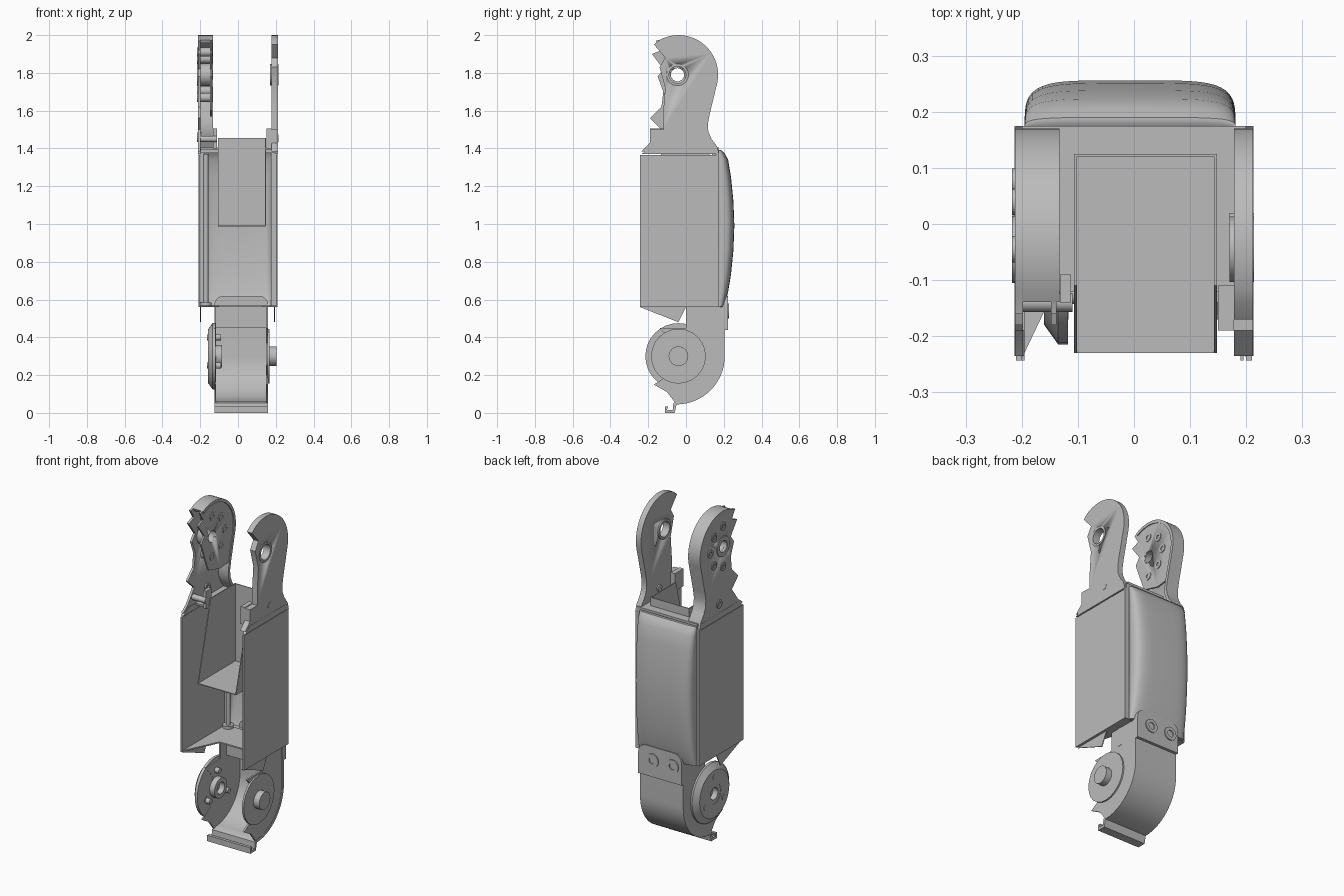
import bpy, bmesh, math
from math import sin, cos, pi

if "Cube" in bpy.data.objects:
    bpy.data.objects.remove(bpy.data.objects["Cube"])

GREY = bpy.data.materials.new("plain_grey")
GREY.diffuse_color = (0.5, 0.5, 0.5, 1)
GREY.use_nodes = True
GREY.node_tree.nodes["Principled BSDF"].inputs["Base Color"].default_value = GREY.diffuse_color

# maps a 2D outline (a, b) at height h onto the extrusion axis
AXES = {'x': lambda a, b, h: (h, a, b),
        'y': lambda a, b, h: (a, h, b),
        'z': lambda a, b, h: (a, b, h)}


def finish(name, bm, angle=35):
    bmesh.ops.recalc_face_normals(bm, faces=bm.faces)
    me = bpy.data.meshes.new(name)
    bm.to_mesh(me)
    bm.free()
    me.materials.append(GREY)
    ob = bpy.data.objects.new(name, me)
    bpy.context.collection.objects.link(ob)
    bpy.ops.object.select_all(action='DESELECT')
    ob.select_set(True)
    bpy.context.view_layer.objects.active = ob
    bpy.ops.object.shade_smooth_by_angle(angle=math.radians(angle))
    return ob


def prism(name, pts, h0, h1, axis='x'):
    bm = bmesh.new()
    f = AXES[axis]
    lo = [bm.verts.new(f(a, b, h0)) for a, b in pts]
    hi = [bm.verts.new(f(a, b, h1)) for a, b in pts]
    bm.faces.new(lo)
    bm.faces.new(hi)
    n = len(pts)
    for i in range(n):
        j = (i + 1) % n
        bm.faces.new((lo[i], lo[j], hi[j], hi[i]))
    return finish(name, bm)


def box(name, x0, x1, y0, y1, z0, z1):
    return prism(name, [(x0, y0), (x1, y0), (x1, y1), (x0, y1)], z0, z1, 'z')


def strip(name, path, t, x0, x1):
    """Bent sheet: the path thickened by t to its left."""
    inner = []
    for i, (a, b) in enumerate(path):
        p, q = path[max(i - 1, 0)], path[min(i + 1, len(path) - 1)]
        d = math.hypot(q[0] - p[0], q[1] - p[1])
        inner.append((a - t * (q[1] - p[1]) / d, b + t * (q[0] - p[0]) / d))
    return prism(name, path + inner[::-1], x0, x1)


def lathe(name, a, b, profile, axis='x', n=32):
    """Closed ring profile of (height, radius) turned round the axis at (a, b)."""
    bm = bmesh.new()
    f = AXES[axis]
    rings = [[bm.verts.new(f(a + r * cos(2 * pi * k / n), b + r * sin(2 * pi * k / n), h))
              for k in range(n)] for h, r in profile]
    for i in range(len(rings)):
        p, q = rings[i], rings[(i + 1) % len(rings)]
        for k in range(n):
            m = (k + 1) % n
            bm.faces.new((p[k], p[m], q[m], q[k]))
    return finish(name, bm)


def tube(name, a, b, h0, h1, r0, r1, axis='x', n=24):
    return lathe(name, a, b, [(h0, r0), (h0, r1), (h1, r1), (h1, r0)], axis, n)


def rod(name, a, b, h0, h1, r, axis='x', n=24):
    return prism(name, [(a + r * cos(2 * pi * k / n), b + r * sin(2 * pi * k / n)) for k in range(n)], h0, h1, axis)


def arc(cy, cz, r, d0, d1, n):
    return [(cy + r * cos(math.radians(d0 + (d1 - d0) * i / n)),
             cz + r * sin(math.radians(d0 + (d1 - d0) * i / n))) for i in range(n + 1)]


def cut_hole(ob, y, z, r):
    cutter = rod("hole_cutter", y, z, -1, 1, r)
    bpy.ops.object.select_all(action='DESELECT')
    ob.select_set(True)
    bpy.context.view_layer.objects.active = ob
    m = ob.modifiers.new("hole", 'BOOLEAN')
    m.operation, m.solver, m.object = 'DIFFERENCE', 'EXACT', cutter
    bpy.ops.object.modifier_apply(modifier=m.name)
    bpy.data.objects.remove(cutter)


# --- body side walls, corner strips, collar and floor
for s, side in ((-1, "left"), (1, "right")):
    xs = sorted((s * 0.21, s * 0.2))
    box(side + "_wall", *xs, -0.243, 0.17, 0.56, 1.365)
    xs = sorted((s * 0.21, s * 0.175))
    box(side + "_back_corner", *xs, 0.16, 0.175, 0.56, 1.375)
    xs = sorted((s * 0.213, s * 0.195))
    prism(side + "_collar", [(-0.235, 1.37), (-0.19, 1.405), (0.165, 1.405), (0.175, 1.37)], *xs)
prism("floor", [(-0.2, -0.24), (-0.1, -0.03), (0.13, -0.03), (0.2, -0.24), (0.2, 0.17), (-0.2, 0.17)],
      0.56, 0.568, 'z')
for x in (-0.2, 0.19):
    prism("lower_skirt", [(-0.243, 0.56), (-0.04, 0.48), (0.0, 0.56)], x, x + 0.005)
box("top_back", -0.2, 0.2, 0.125, 0.175, 1.375, 1.405)
box("top_left", -0.2, -0.107, -0.12, 0.125, 1.395, 1.405)
box("top_right", 0.148, 0.2, -0.12, 0.125, 1.395, 1.405)
rod("inner_post", -0.17, 0.15, 0.56, 1.37, 0.013, 'z', 12)
tube("post_foot", -0.17, 0.15, 0.568, 0.585, 0.013, 0.03, 'z', 16)

# --- inner tray: floor, back and slanted sides
box("tray_floor", -0.107, 0.148, -0.23, 0.125, 0.988, 0.993)
box("tray_back", -0.107, 0.148, 0.12, 0.125, 0.988, 1.455)
for x in (-0.107, 0.143):
    prism("tray_side", [(-0.23, 0.988), (0.125, 0.988), (0.125, 1.455), (-0.11, 1.455)], x, x + 0.005)

# --- bulged back cover
rows = [(1.392, 0.172), (1.39, 0.19), (1.37, 0.207), (1.34, 0.223), (1.25, 0.238), (1.12, 0.251),
        (0.99, 0.256), (0.86, 0.251), (0.73, 0.238), (0.64, 0.223), (0.59, 0.21), (0.562, 0.2), (0.56, 0.172)]
bm = bmesh.new()
grid = []
for z, d in rows:
    row = []
    for k in range(33):
        a = pi * k / 32
        c = cos(a)
        row.append(bm.verts.new((-0.007 + math.copysign(0.188 * abs(c) ** 0.4, c) if abs(c) > 1e-6 else -0.007,
                                 0.17 + (d - 0.17) * max(sin(a), 0) ** 0.5, z)))
    grid.append(row)
for p, q in zip(grid, grid[1:]):
    for k in range(32):
        bm.faces.new((p[k], p[k + 1], q[k + 1], q[k]))
cover = finish("back_cover", bm, 40)
sol = cover.modifiers.new("thickness", 'SOLIDIFY')
sol.thickness, sol.offset = 0.004, -1

# --- lower bracket: bent strap, mounting plate, cheeks
strap = [(-0.112, 0.035), (-0.112, 0.0), (-0.06, 0.0), (-0.05, 0.045)] + arc(-0.05, 0.3, 0.255, -88, 0, 16) + [(0.205, 0.5)]
strip("lower_strap", strap, 0.018, -0.125, 0.16)
plate = [(-0.125, 0.44), (0.16, 0.44)] + arc(0.11, 0.57, 0.05, 0, 90, 6) + arc(-0.075, 0.57, 0.05, 90, 180, 6)
prism("mounting_plate", plate, 0.187, 0.222, 'y')
for x in (-0.068, 0.065):
    tube("plate_screw_back", x, 0.54, 0.222, 0.228, 0.02, 0.04, 'y')
    tube("plate_screw_front", x, 0.54, 0.18, 0.187, 0.02, 0.04, 'y')
cheek = arc(-0.05, 0.3, 0.245, -92, 0, 14) + [(0.195, 0.56), (0.0, 0.56), (0.0, 0.45), (-0.14, 0.45),
                                              (-0.07, 0.37), (-0.1, 0.3), (-0.16, 0.25), (-0.09, 0.2),
                                              (-0.17, 0.15), (-0.1, 0.11)]
prism("right_cheek", cheek, 0.148, 0.158)
prism("left_cheek", cheek, -0.125, -0.117)
box("neck_block", -0.117, 0.16, 0.06, 0.085, 0.45, 0.56)

# --- lower pivots
lathe("left_pivot_disc", -0.04, 0.3, [(-0.118, 0.06), (-0.118, 0.175), (-0.135, 0.175), (-0.16, 0.14), (-0.16, 0.06)])
tube("left_pivot_hub", -0.04, 0.3, -0.158, -0.085, 0.035, 0.06)
for i in range(3):
    a = pi / 2 + i * 2 * pi / 3
    rod("pivot_stud", -0.04 + 0.1 * cos(a), 0.3 + 0.1 * sin(a), -0.163, -0.09, 0.016, 'x', 12)
tube("right_pivot_ring", -0.04, 0.3, 0.155, 0.167, 0.05, 0.145)
rod("right_pivot_pin", -0.04, 0.3, 0.15, 0.205, 0.052)

# --- upper arms: outline of the back edge, then the broken front edge
back_edge = [(0.172, 1.385), (0.165, 1.41), (0.135, 1.45), (0.118, 1.49), (0.116, 1.53), (0.125, 1.58)] \
    + arc(-0.04, 1.79, 0.21, -12, 118, 20)
front_right = [(-0.17, 1.95), (-0.11, 1.88), (-0.14, 1.83), (-0.11, 1.72), (-0.12, 1.6), (-0.12, 1.5),
               (-0.19, 1.5), (-0.19, 1.43), (-0.235, 1.385)]
front_left = [(-0.16, 1.97), (-0.13, 1.92), (-0.18, 1.9), (-0.12, 1.82), (-0.15, 1.78), (-0.12, 1.7),
              (-0.13, 1.62), (-0.19, 1.56), (-0.13, 1.5), (-0.19, 1.42), (-0.235, 1.385)]

right_arm = prism("right_arm", back_edge + front_right, 0.178, 0.212)
cut_hole(right_arm, -0.045, 1.79, 0.055)
tube("right_arm_ring", -0.045, 1.79, 0.17, 0.214, 0.045, 0.058)

outer = prism("left_arm_outer_plate", back_edge + front_left, -0.212, -0.198)
cut_hole(outer, -0.045, 1.79, 0.035)
strip("left_arm_rim", back_edge, 0.018, -0.208, -0.133)
inner = prism("left_arm_inner_plate", [p for p in back_edge if p[1] > 1.57]
              + [p for p in front_left if p[1] > 1.65] + [(-0.08, 1.6), (0.03, 1.57)], -0.148, -0.138)
cut_hole(inner, -0.045, 1.79, 0.035)
tube("left_arm_hub", -0.045, 1.79, -0.217, -0.14, 0.035, 0.06)
for i in range(5):
    a = math.radians(-90 + i * 45)
    y, z = -0.045 + 0.12 * cos(a), 1.79 + 0.12 * sin(a)
    tube("left_arm_bolt", y, z, -0.217, -0.134, 0.012, 0.024, 'x', 16)
tube("left_arm_base_bolt", -0.01, 1.46, -0.217, -0.19, 0.012, 0.025, 'x', 16)
rod("right_arm_base_bolt", 0.0, 1.455, 0.17, 0.214, 0.02, 'x', 16)

# --- small tabs and pin beside the tray
box("right_tab", 0.15, 0.178, -0.19, -0.11, 1.4, 1.505)
box("left_tab", -0.132, -0.112, -0.14, -0.09, 1.4, 1.505)
rod("left_tab_pin", -0.14, 1.45, -0.2, -0.11, 0.017, 'x', 12)
